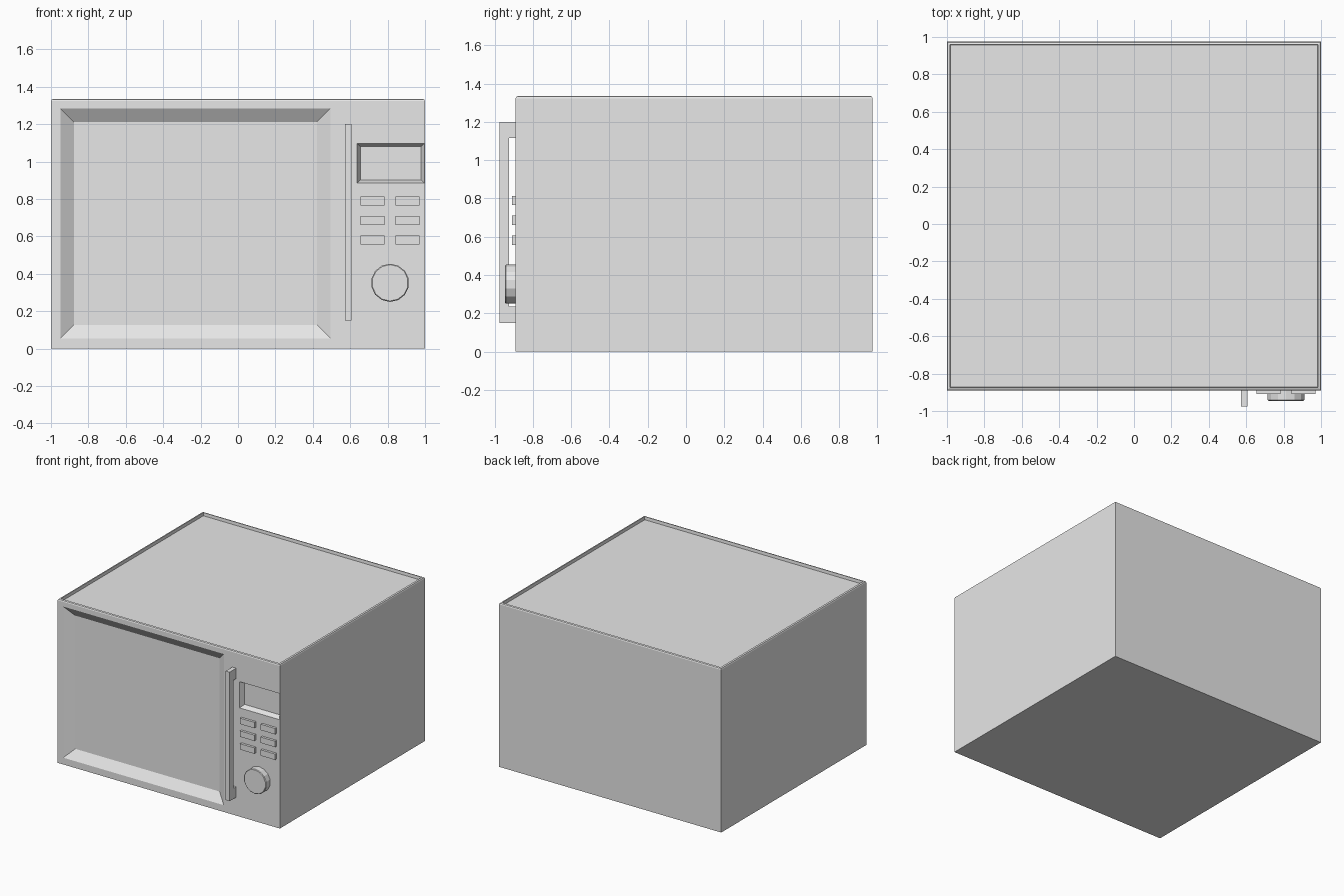
import bpy, bmesh, math
from mathutils import Matrix, Vector

if "Cube" in bpy.data.objects:
    bpy.data.objects.remove(bpy.data.objects["Cube"])

FRONT, BACK, TOP = -0.89, 0.975, 1.335

grey = bpy.data.materials.new("light_grey")
grey.use_nodes = True
color = (0.8, 0.8, 0.8, 1)
grey.diffuse_color = color
grey.node_tree.nodes["Principled BSDF"].inputs["Base Color"].default_value = color


def finish(bm, name):
    bmesh.ops.recalc_face_normals(bm, faces=bm.faces)
    mesh = bpy.data.meshes.new(name)
    bm.to_mesh(mesh)
    bm.free()
    mesh.materials.append(grey)
    obj = bpy.data.objects.new(name, mesh)
    bpy.context.collection.objects.link(obj)
    return obj


def add_box(bm, low, high):
    low, high = Vector(low), Vector(high)
    size = Matrix.Diagonal((high - low).to_4d())
    size[3][3] = 1
    matrix = Matrix.Translation((low + high) / 2) @ size
    bmesh.ops.create_cube(bm, size=1, matrix=matrix)


def recess(bm, x0, x1, z0, z1, border, depth):
    """Cut a rectangle out of the front face and sink it with sloped sides."""
    middle = ((x0 + x1) / 2, (z0 + z1) / 2)

    def target():
        for f in bm.faces:
            if f.normal.y < -0.99:
                xs = [v.co.x for v in f.verts]
                zs = [v.co.z for v in f.verts]
                if min(xs) < middle[0] < max(xs) and min(zs) < middle[1] < max(zs):
                    return f

    for axis, value in (("X", x0), ("X", x1), ("Z", z0), ("Z", z1)):
        f = target()
        normal = Vector((1, 0, 0)) if axis == "X" else Vector((0, 0, 1))
        geom = [f] + list(f.edges) + list(f.verts)
        bmesh.ops.bisect_plane(bm, geom=geom, plane_co=normal * value, plane_no=normal)
        bm.normal_update()
    bmesh.ops.inset_individual(bm, faces=[target()], thickness=border, depth=-depth)
    bm.normal_update()


# Casing with softened upper edges and a sunken top panel
bm = bmesh.new()
add_box(bm, (-1, FRONT, 0), (1, BACK, TOP))
bm.normal_update()
rim = [e for e in bm.edges if all(v.co.z > 1 for v in e.verts)]
bmesh.ops.bevel(bm, geom=rim, offset=0.012, segments=2, profile=0.5, affect='EDGES')
bm.normal_update()
lid = max(bm.faces, key=lambda f: f.calc_center_median().z)
bmesh.ops.inset_individual(bm, faces=[lid], thickness=0.006)
bmesh.ops.inset_individual(bm, faces=[lid], thickness=0.003, depth=-0.025)
bm.normal_update()

# Door window and display recesses
recess(bm, -0.95, 0.495, 0.055, 1.285, 0.103, 0.05)
recess(bm, 0.637, 0.996, 0.885, 1.098, 0.025, 0.04)
finish(bm, "casing")

# Door handle: one C-shaped profile given thickness
bm = bmesh.new()
z0, z1, post, grip = 0.15, 1.2, 0.085, -0.925
profile = [(FRONT, z0), (-0.975, z0), (-0.975, z1), (FRONT, z1),
           (FRONT, z1 - post), (grip, z1 - post), (grip, z0 + post), (FRONT, z0 + post)]
side = bm.faces.new([bm.verts.new((0.572, y, z)) for y, z in profile])
out = bmesh.ops.extrude_face_region(bm, geom=[side])["geom"]
bmesh.ops.translate(bm, vec=(0.035, 0, 0),
                    verts=[g for g in out if isinstance(g, bmesh.types.BMVert)])
# Close the start side if the extrusion consumed it
bmesh.ops.holes_fill(bm, edges=[e for e in bm.edges if e.is_boundary], sides=0)
finish(bm, "door_handle")

# Keypad buttons
for row in range(3):
    for col in range(2):
        bm = bmesh.new()
        x, z = 0.655 + col * 0.187, 0.766 - row * 0.104
        add_box(bm, (x, FRONT - 0.02, z), (x + 0.129, FRONT, z + 0.048))
        finish(bm, f"button_{row + 1}_{col + 1}")

# Dial with a chamfered face
bm = bmesh.new()
place = Matrix.Translation((0.813, FRONT - 0.0275, 0.352)) @ Matrix.Rotation(math.pi / 2, 4, 'X')
bmesh.ops.create_cone(bm, cap_ends=True, segments=14, radius1=0.102, radius2=0.102,
                      depth=0.055, matrix=place)
face_edges = [e for e in bm.edges if all(v.co.y < FRONT - 0.03 for v in e.verts)]
bmesh.ops.bevel(bm, geom=face_edges, offset=0.005, segments=1, affect='EDGES')
finish(bm, "dial")
